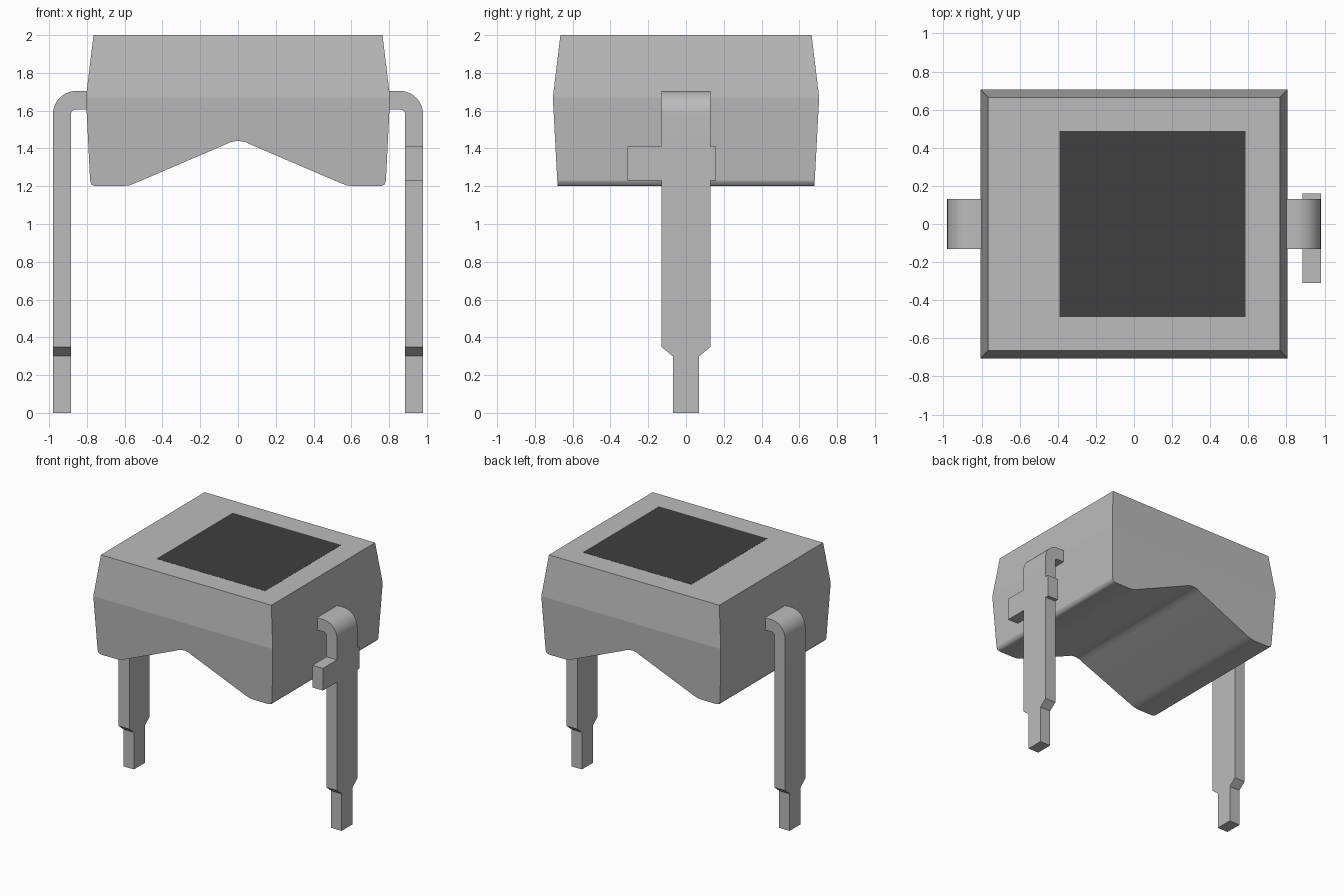
import bpy, bmesh, math

cube = bpy.data.objects.get("Cube")
if cube:
    bpy.data.objects.remove(cube, do_unlink=True)


def make_material(name, value):
    mat = bpy.data.materials.new(name)
    mat.use_nodes = True
    colour = (value, value, value, 1)
    mat.diffuse_color = colour
    mat.node_tree.nodes["Principled BSDF"].inputs["Base Color"].default_value = colour
    return mat


grey = make_material("light grey", 0.5)
dark = make_material("dark grey", 0.05)


def finish(bm, name, mat):
    bmesh.ops.recalc_face_normals(bm, faces=bm.faces)
    mesh = bpy.data.meshes.new(name)
    bm.to_mesh(mesh)
    bm.free()
    mesh.materials.append(mat)
    obj = bpy.data.objects.new(name, mesh)
    bpy.context.collection.objects.link(obj)
    return obj


# Housing: notched profile, tapered above and below its waist
WAIST = 1.67


def half_depth(z):
    if z > WAIST:
        return 0.705 - 0.04 * (z - WAIST) / (2 - WAIST)
    return 0.705 - 0.025 * (WAIST - z) / (WAIST - 1.2)


half = [(0.765, 2), (0.805, WAIST), (0.783, 1.23), (0.776, 1.208), (0.755, 1.2),
        (0.61, 1.2), (0.575, 1.205), (0.54, 1.218), (0.08, 1.415), (0.04, 1.434), (0, 1.44)]
outline = half + [(-x, z) for x, z in reversed(half[:-1])]
bm = bmesh.new()
front = [bm.verts.new((x, -half_depth(z), z)) for x, z in outline]
back = [bm.verts.new((x, half_depth(z), z)) for x, z in outline]
count = len(outline)
for i in range(count):
    j = (i + 1) % count
    face = bm.faces.new((front[i], front[j], back[j], back[i]))
    face.smooth = max(outline[i][1], outline[j][1]) < 1.5
for ring in (front, back):
    bm.faces.new((ring[0], ring[1], ring[-2], ring[-1]))
    bm.faces.new(ring[1:-1])
finish(bm, "housing", grey)

# Sensor chip: thin plate set in the top face
bm = bmesh.new()
bmesh.ops.create_cube(bm, size=1)
bmesh.ops.scale(bm, vec=(0.975, 0.975, 0.006), verts=bm.verts)
bmesh.ops.translate(bm, vec=(0.0975, 0, 1.998), verts=bm.verts)
finish(bm, "sensor_chip", dark)


# Leads: flat strip bent over and down, narrowing to a pin
def make_lead(name, side, tab):
    outer, inner, top, thick = 0.98, 0.885, 1.705, 0.1
    big, small, wide, pin = 0.125, 0.025, 0.13, 0.07
    cx, cz = outer - big, top - big
    stations = [((0.7, top), (0.7, top - thick), -wide, wide)]
    steps = 10
    for k in range(steps + 1):
        a = math.pi / 2 * (1 - k / steps)
        c, s = math.cos(a), math.sin(a)
        stations.append(((cx + big * c, cz + big * s),
                         (inner - small + small * c, top - thick - small + small * s),
                         -wide, wide))
    widths = [(0.35, -wide, wide), (0.3, -pin, pin), (0, -pin, pin)]
    if tab:
        widths = [(1.41, -wide, wide), (1.41, -0.31, 0.16),
                  (1.23, -0.31, 0.16), (1.23, -wide, wide)] + widths
    stations += [((outer, z), (inner, z), lo, hi) for z, lo, hi in widths]

    bm = bmesh.new()
    rings = []
    for (ox, oz), (ix, iz), lo, hi in stations:
        corners = [(ox, lo, oz), (ox, hi, oz), (ix, hi, iz), (ix, lo, iz)]
        rings.append([bm.verts.new((side * x, y, z)) for x, y, z in corners])
    for a, b in zip(rings, rings[1:]):
        for i in range(4):
            j = (i + 1) % 4
            quad = (a[i], a[j], b[j], b[i])
            # steps in width only need their horizontal faces
            if i % 2 == 0 and a[0].co.z == b[0].co.z and a[0].co.x == b[0].co.x:
                continue
            bm.faces.new(quad)
    bm.faces.new(rings[0])
    bm.faces.new(rings[-1])
    obj = finish(bm, name, grey)
    bpy.ops.object.select_all(action="DESELECT")
    obj.select_set(True)
    bpy.context.view_layer.objects.active = obj
    bpy.ops.object.shade_smooth_by_angle(angle=math.radians(30))


make_lead("left_lead", 1, True)
make_lead("right_lead", -1, False)
